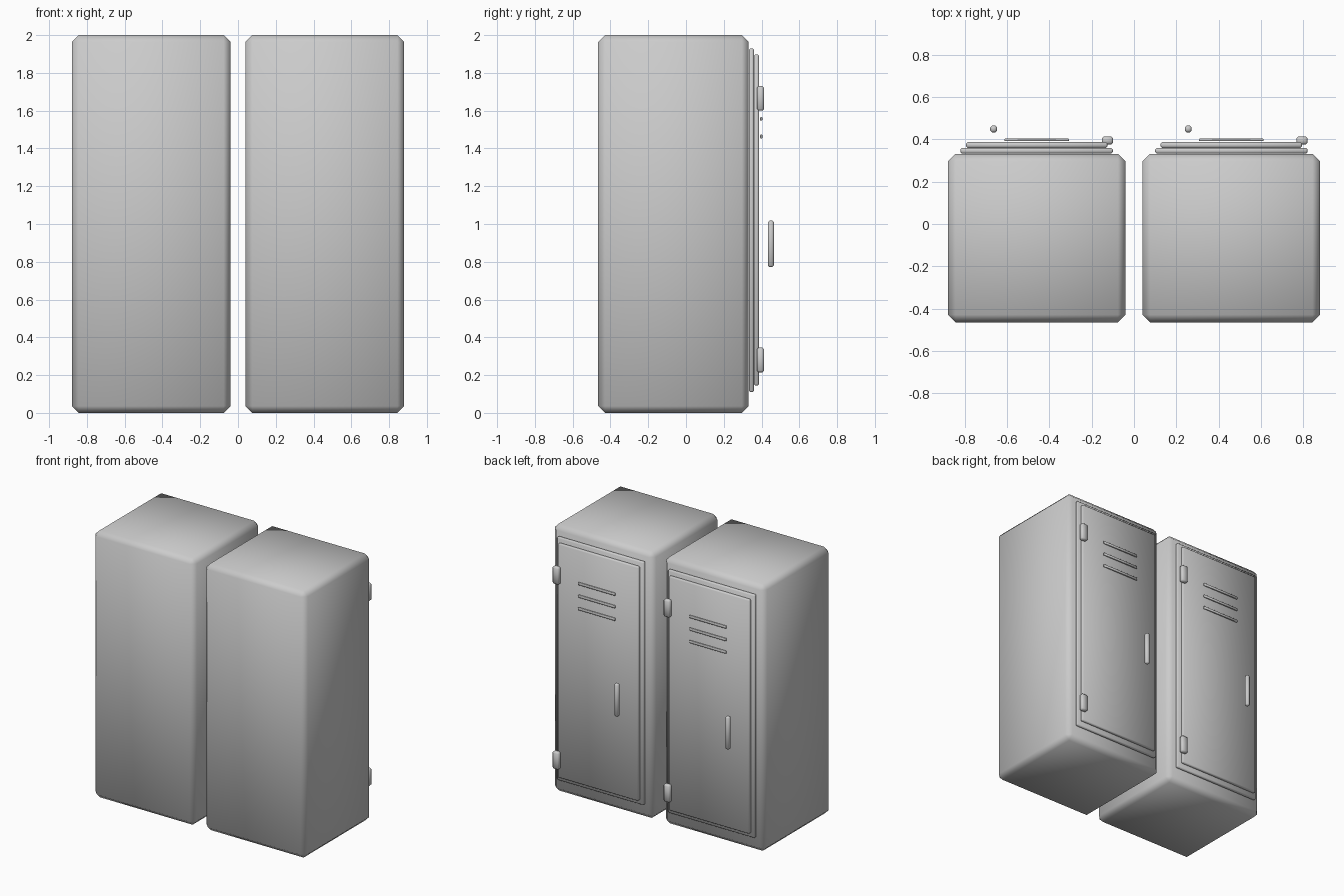
import bpy

if "Cube" in bpy.data.objects:
    bpy.data.objects.remove(bpy.data.objects["Cube"])


def box(name, x, y, z, bevel):
    """Bevelled box spanning the given (min, max) ranges."""
    spans = (x, y, z)
    bpy.ops.mesh.primitive_cube_add(size=1, location=[(a + b) / 2 for a, b in spans])
    ob = bpy.context.object
    ob.name = name
    ob.scale = [b - a for a, b in spans]
    bpy.ops.object.transform_apply(location=False, rotation=False, scale=True)
    mod = ob.modifiers.new("Bevel", "BEVEL")
    mod.width = bevel
    mod.segments = 1
    bpy.ops.object.modifier_apply(modifier=mod.name)
    bpy.ops.object.shade_smooth_by_angle(angle=0.9)
    return ob


def locker(side, cx):
    def part(name, x, y, z, bevel):
        box(f"{side}_{name}", (cx + x[0], cx + x[1]), y, z, bevel)

    # cabinet body
    part("locker_body", (-0.42, 0.42), (-0.465, 0.332), (0, 2), 0.036)
    # door surround and door panel on the +y side
    part("door_frame", (-0.36, 0.36), (0.333, 0.36), (0.11, 1.93), 0.007)
    part("door", (-0.334, 0.334), (0.36, 0.387), (0.145, 1.898), 0.007)
    # vent slats
    for i, z in enumerate((1.463, 1.557, 1.651)):
        part(f"vent_slat_{i + 1}", (-0.153, 0.153), (0.392, 0.404), (z - 0.01, z + 0.01), 0.003)
    # hinges
    for level, z in (("lower", 0.28), ("upper", 1.665)):
        part(f"{level}_hinge", (0.308, 0.361), (0.376, 0.414), (z - 0.065, z + 0.065), 0.009)
    # handle
    part("handle", (-0.22, -0.187), (0.433, 0.466), (0.772, 1.018), 0.009)


for side, cx in (("left", -0.46), ("right", 0.46)):
    locker(side, cx)
